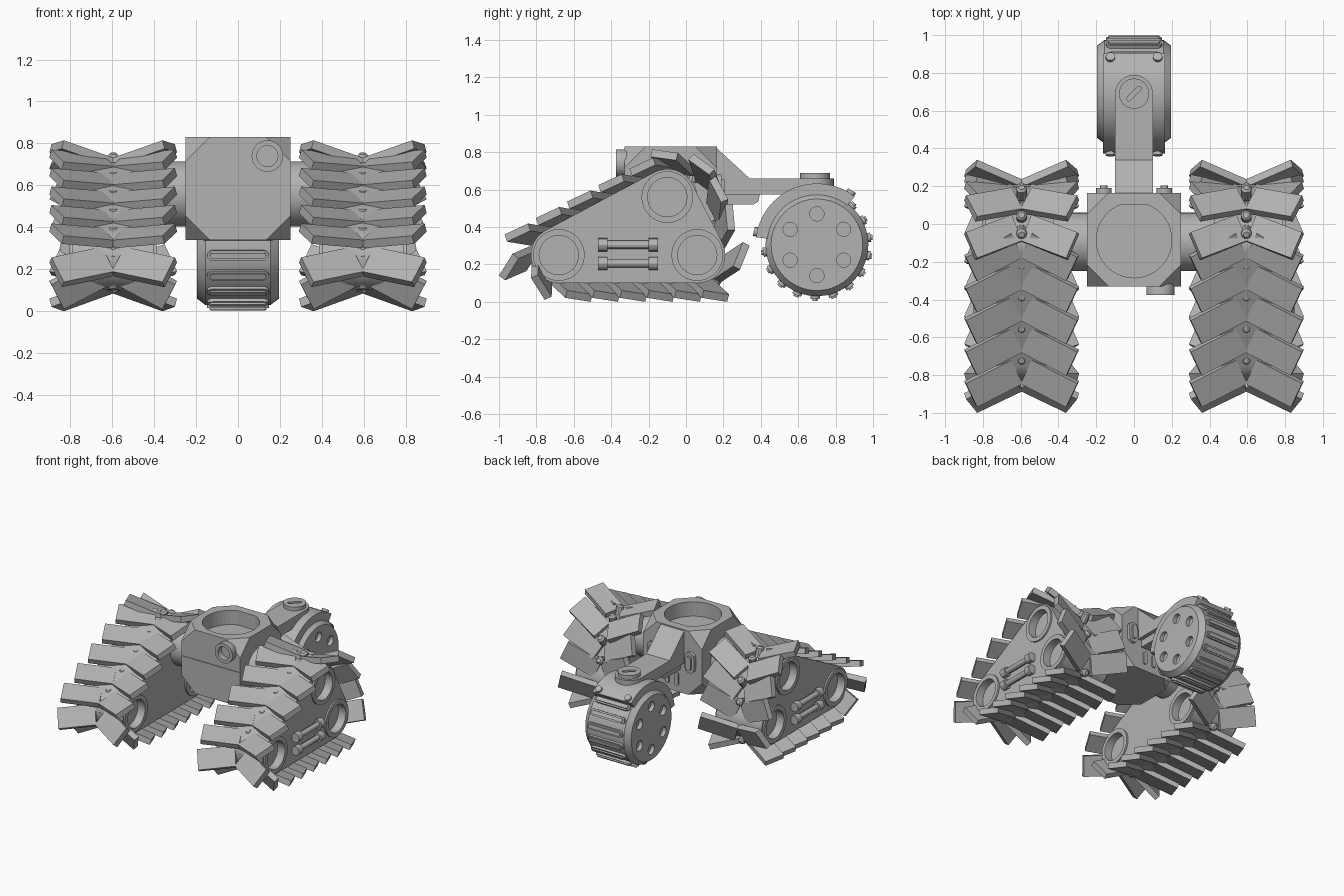
import bpy, bmesh
from math import sin, cos, pi, radians
from mathutils import Matrix, Vector
from mathutils.geometry import convex_hull_2d

cube = bpy.data.objects.get("Cube")
if cube:
    bpy.data.objects.remove(cube)

GREY = (0.45, 0.45, 0.45, 1)
grey = bpy.data.materials.new("plain grey")
grey.use_nodes = True
grey.diffuse_color = GREY
grey.node_tree.nodes["Principled BSDF"].inputs["Base Color"].default_value = GREY

# Frames: columns are the local x, y, z axes and the origin
X, Y, Z = Vector((1, 0, 0)), Vector((0, 1, 0)), Vector((0, 0, 1))


def frame(origin, ax, ay, az):
    m = Matrix((ax, ay, az)).transposed().to_4x4()
    m.translation = origin
    return m


def along_x(x, y, z, s=1):
    return frame((x, y, z), Y, Z, X * s)


def along_y(x, y, z, s=1):
    return frame((x, y, z), X, Z, Y * s)


def up(x, y, z):
    return Matrix.Translation((x, y, z))


def add_loops(bm, rings, m):
    """Skin a stack of closed rings and cap both ends."""
    loops = [[bm.verts.new(m @ Vector(p)) for p in ring] for ring in rings]
    for a, b in zip(loops, loops[1:]):
        for i in range(len(a)):
            j = (i + 1) % len(a)
            bm.faces.new((a[i], a[j], b[j], b[i]))
    bm.faces.new(loops[0])
    bm.faces.new(loops[-1])


def prism(bm, pts, z0, z1, m):
    add_loops(bm, [[(x, y, z) for x, y in pts] for z in (z0, z1)], m)


def lathe(bm, profile, m, n=32):
    add_loops(bm, [[(r * cos(2 * pi * i / n), r * sin(2 * pi * i / n), h)
                    for i in range(n)] for r, h in profile], m)


def rod(bm, r, h, m, n=32):
    lathe(bm, [(r, 0), (r, h)], m, n)


def rect(x0, x1, y0, y1):
    return [(x0, y0), (x1, y0), (x1, y1), (x0, y1)]


def stadium(half, r, n=6):
    """Rounded bar outline, long in x."""
    right = [(half - r + r * cos(a), r * sin(a))
             for a in [-pi / 2 + pi * i / n for i in range(n + 1)]]
    return right + [(-x, -y) for x, y in right]


def finish(name, bm, smooth=True):
    bmesh.ops.recalc_face_normals(bm, faces=bm.faces)
    me = bpy.data.meshes.new(name)
    bm.to_mesh(me)
    bm.free()
    me.materials.append(grey)
    ob = bpy.data.objects.new(name, me)
    bpy.context.collection.objects.link(ob)
    bpy.ops.object.select_all(action="DESELECT")
    ob.select_set(True)
    bpy.context.view_layer.objects.active = ob
    if smooth:
        bpy.ops.object.shade_smooth_by_angle(angle=radians(30))
    return ob


def cut(ob, bm):
    cutter = finish("cutter", bm, False)
    cutter.hide_render = True
    mod = ob.modifiers.new("cut", "BOOLEAN")
    mod.operation, mod.object, mod.solver = "DIFFERENCE", cutter, "EXACT"
    bpy.context.view_layer.objects.active = ob
    bpy.ops.object.modifier_apply(modifier=mod.name)
    bpy.data.objects.remove(cutter)


# Central hull: box with truncated corners and a round well on top
bm = bmesh.new()
prism(bm, rect(-.25, .25, -.33, .165), .34, .83, Matrix())
mid = Vector((0, -.0825, .585))
half = Vector((.25, .2475, .245))
for sx in (1, -1):
    for sy in (1, -1):
        for sz in (1, -1):
            n = Vector((sx, sy, sz))
            corner = mid + Vector((sx * half.x, sy * half.y, sz * half.z))
            geom = bm.verts[:] + bm.edges[:] + bm.faces[:]
            bmesh.ops.bisect_plane(bm, geom=geom, plane_co=corner - X * sx * .115,
                                   plane_no=n, clear_outer=True)
            bmesh.ops.holes_fill(bm, edges=bm.edges[:])
hull = finish("hull", bm, False)
bm = bmesh.new()
rod(bm, .2, .3, up(0, -.085, .72), 40)
prism(bm, rect(-.3, .3, -.4, -.325), .601, .608, Matrix())
cut(hull, bm)

# Front port and the hull's rear fittings
bm = bmesh.new()
lathe(bm, [(.06, -.04), (.075, 0), (.075, .045), (.05, .045), (.05, -.02)],
      along_y(.14, -.33, .74, -1))
finish("front_port", bm)
bm = bmesh.new()
for s in (1, -1):
    prism(bm, stadium(.08, .04), 0, .025, frame((s * .16, .165, .6), Z, X, Y))
    prism(bm, stadium(.055, .02), 0, .025, frame((s * .16, .18, .6), Z, X, Y))
    prism(bm, stadium(.05, .017), 0, .012, frame((s * .04, .165, .44), Z, X, Y))
finish("rear_fittings", bm)

# Rear arm, its rounded end and pivot cap
bm = bmesh.new()
arm = [(.1, .83), (.155, .83), (.34, .66), (.7, .66), (.7, .575), (.1, .575)]
prism(bm, arm, -.1, .1, along_x(0, 0, 0))
rod(bm, .1, .085, up(0, .69, .575))
finish("rear_arm", bm)
bm = bmesh.new()
strut = [(.16, .52), (.36, .52), (.385, .535), (.395, .575), (.16, .575)]
prism(bm, strut, -.07, .07, along_x(0, 0, 0))
finish("arm_underside", bm)
bm = bmesh.new()
rod(bm, .08, .03, up(0, .69, .658))
pivot = finish("pivot_cap", bm)
bm = bmesh.new()
prism(bm, stadium(.05, .012), 0, .1, up(0, .69, .675) @ Matrix.Rotation(pi / 4, 4, "Z"))
cut(pivot, bm)

# Rear wheel with bored discs and raised tread bars
WY, WZ = .7, .305
bm = bmesh.new()
lathe(bm, [(.245, -.195), (.275, -.155), (.275, .155), (.245, .195)],
      along_x(0, WY, WZ), 40)
wheel = finish("rear_wheel", bm)
bm = bmesh.new()
for i in range(6):
    a = pi / 2 + i * pi / 3
    for s in (1, -1):
        rod(bm, .038, .1, along_x(s * .165, WY + .165 * cos(a), WZ + .165 * sin(a), s), 20)
cut(wheel, bm)
bm = bmesh.new()
for i in range(18):
    a = radians(8 + 20 * i)
    r, t = Vector((0, cos(a), sin(a))), Vector((0, -sin(a), cos(a)))
    m = frame(Vector((0, WY, WZ)), X, t, r)
    prism(bm, stadium(.147, .025), .26, .29, m)
    prism(bm, stadium(.135, .014), .27, .3, m)
finish("wheel_tread", bm)

# Fender over the wheel, with bolts at both ends
bm = bmesh.new()
angles = [radians(52 + 121 * i / 16) for i in range(17)]
arc = [(r * cos(a), r * sin(a)) for r, seq in ((.328, angles), (.265, angles[::-1])) for a in seq]
prism(bm, arc, -.165, .165, along_x(0, WY, WZ))
finish("fender", bm)
bm = bmesh.new()
for s in (1, -1):
    for deg in (57, 168):
        a = radians(deg)
        r, t = Vector((0, cos(a), sin(a))), Vector((0, -sin(a), cos(a)))
        rod(bm, .025, .345, frame(Vector((s * .125, WY, WZ)), X, t, r), 12)
finish("fender_bolts", bm)

# Track units: wheel centres, then shoes as tip y, tip z and heading
HUBS = [(-.68, .25), (.06, .25), (-.1, .56)]
shoes = [(-.97 + .167 * i, .36 + .088 * i, 199) for i in range(5)]
shoes += [(-.51 + .146 * i, 0, 345) for i in range(6)]
shoes += [(-.18, .815, 166), (.04, .79, 138), (.16, .67, 112),
          (.25, .52, 89), (.34, .3, 62), (-1, .14, 232), (-.755, .01, 296)]

for side, s in (("left", 1), ("right", -1)):
    cx = .595 * s
    # Rounded triangular body with bored hubs on both faces
    bm = bmesh.new()
    cloud = [Vector((y + .15 * cos(k * pi / 20), z + .15 * sin(k * pi / 20)))
             for y, z in HUBS for k in range(40)]
    outline = [cloud[i] for i in convex_hull_2d(cloud)]
    prism(bm, outline, -.195, .195, along_x(cx, 0, 0))
    body = finish(side + "_track_body", bm)
    bm = bmesh.new()
    for y, z in HUBS:
        for f in (1, -1):
            rod(bm, .138, .2, along_x(cx + f * .145, y, z, f))
    cut(body, bm)
    bm = bmesh.new()
    for y, z in HUBS:
        for f in (1, -1):
            lathe(bm, [(.138, .1), (.138, .207), (.105, .207), (.105, .145)],
                  along_x(cx, y, z, f))
    finish(side + "_hub_rings", bm)

    # Axle to the hull
    bm = bmesh.new()
    rod(bm, .155, .23, along_x(.2 * s, -.095, .56, s))
    finish(side + "_axle", bm)

    # Twin struts on the outer face
    bm = bmesh.new()
    for z in (.305, .205):
        rod(bm, .022, .3, along_y(cx + s * .22, -.46, z), 12)
        for y in (-.47, -.2):
            rod(bm, .035, .05, along_y(cx + s * .22, y, z), 12)
    finish(side + "_struts", bm)

    # Chevron shoes made of two swept plates, and a bolt behind each
    plates, bolts = bmesh.new(), bmesh.new()
    for y, z, deg in shoes:
        a = radians(deg)
        m = frame((cx, y, z), X, Vector((0, cos(a), sin(a))), Vector((0, sin(a), -cos(a))))
        for f in (1, -1):
            swept = (m @ Matrix.Scale(f, 4, X) @ up(.235, 0, 0)
                     @ Matrix.Rotation(radians(-14), 4, "Y")
                     @ Matrix.Rotation(radians(24), 4, "Z"))
            prism(plates, rect(-.272, 0, -.15, 0), -.042, 0, swept)
        lathe(bolts, [(.028, -.12), (.028, -.055), (.016, -.042)], m @ up(0, -.245, 0), 10)
    finish(side + "_track_shoes", plates, False)
    finish(side + "_track_bolts", bolts)
